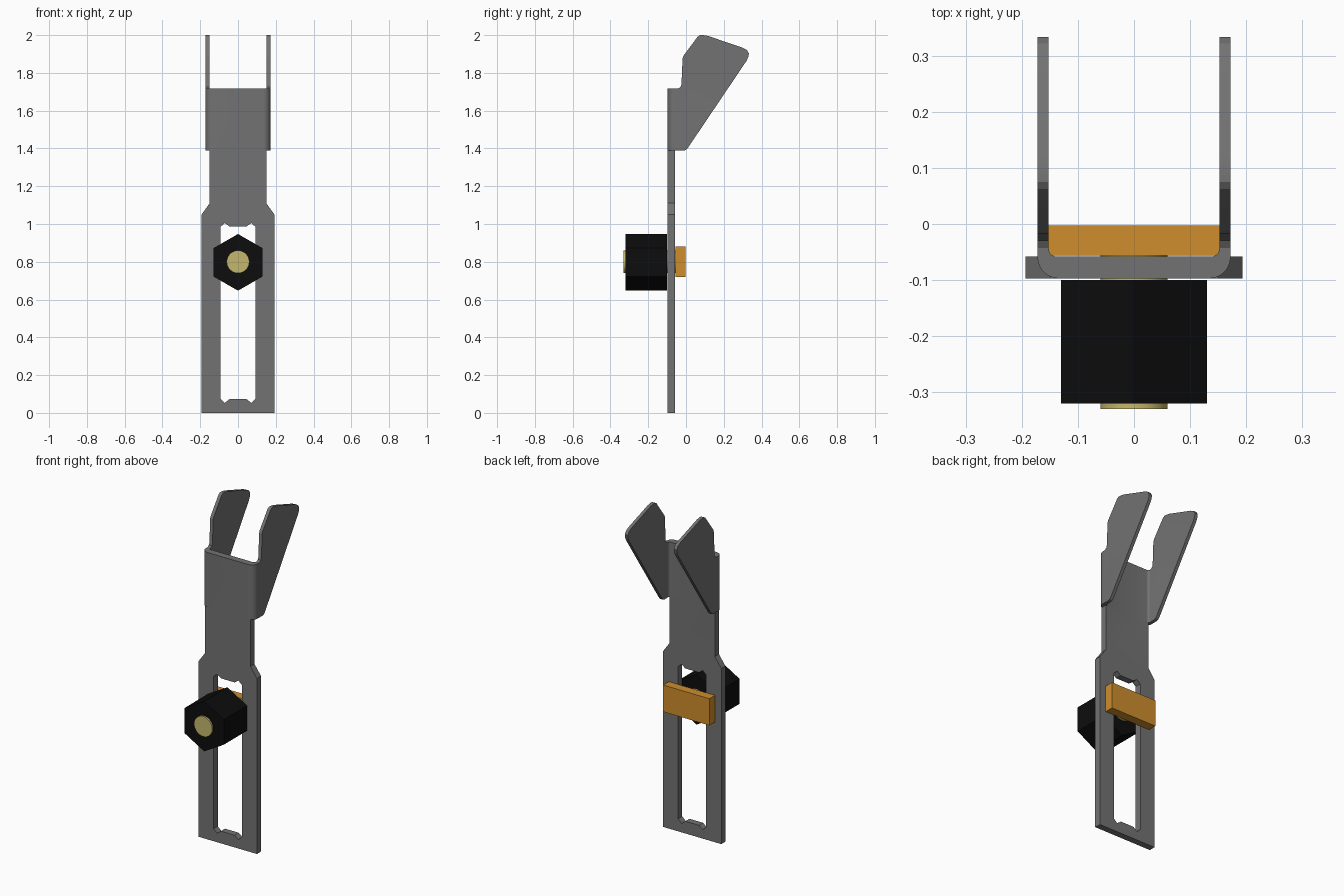
import bpy, bmesh, math
from mathutils import Vector

if "Cube" in bpy.data.objects:
    bpy.data.objects.remove(bpy.data.objects["Cube"])


def material(name, rgb):
    m = bpy.data.materials.new(name)
    m.diffuse_color = (*rgb, 1)
    m.use_nodes = True
    m.node_tree.nodes["Principled BSDF"].inputs["Base Color"].default_value = m.diffuse_color
    return m


steel = material("dark_steel", (0.17, 0.17, 0.17))
black = material("black_plastic", (0.004, 0.004, 0.004))
brass = material("brass", (0.56, 0.47, 0.15))
orange = material("orange_metal", (0.62, 0.27, 0.025))


def prism(name, pts, axis, lo, hi, mat):
    """Extrude a 2D profile along x (y,z), y (x,z) or z (x,y)."""
    i = "xyz".index(axis)

    def place(p, d):
        v = list(p)
        v.insert(i, d)
        return Vector(v)

    bm = bmesh.new()
    face = bm.faces.new([bm.verts.new(place(p, lo)) for p in pts])
    ext = bmesh.ops.extrude_face_region(bm, geom=[face])
    for v in ext["geom"]:
        if isinstance(v, bmesh.types.BMVert):
            v.co[i] = hi
    bmesh.ops.recalc_face_normals(bm, faces=bm.faces)
    me = bpy.data.meshes.new(name)
    bm.to_mesh(me)
    bm.free()
    ob = bpy.data.objects.new(name, me)
    bpy.context.collection.objects.link(ob)
    me.materials.append(mat)
    return ob


def boolean(ob, other, op):
    mod = ob.modifiers.new(op, 'BOOLEAN')
    mod.operation, mod.object, mod.solver = op, other, 'EXACT'
    bpy.context.view_layer.objects.active = ob
    bpy.ops.object.modifier_apply(modifier=mod.name)
    bpy.data.objects.remove(other)


def mirrored(half):
    """Close a right-hand half profile by mirroring it across the first axis."""
    return half + [(-a, b) for a, b in reversed(half)]


def arc(cx, cy, r, a0, a1, n):
    return [(cx + r * math.cos(math.radians(a0 + (a1 - a0) * k / n)),
             cy + r * math.sin(math.radians(a0 + (a1 - a0) * k / n)))
            for k in range(n + 1)]


FRONT, BACK = -0.097, -0.058

# Flat slotted plate
plate = prism("slotted_bracket",
              mirrored([(0.193, 0), (0.193, 1.05), (0.15, 1.11), (0.15, 1.39)]),
              'y', FRONT, BACK, steel)
slot = prism("slot_cutter",
             mirrored([(0.045, 0.073), (0.07, 0.053), (0.093, 0.075),
                       (0.093, 0.985), (0.07, 1.005), (0.045, 0.987)]),
             'y', -0.2, 0.1, steel)
boolean(plate, slot, 'DIFFERENCE')

# Folded fork: side silhouette intersected with a rounded U section
fork = prism("fork",
             [(-0.2, 1.39), (-0.013, 1.388), (0.0, 1.392), (0.008, 1.40),
              (0.322, 1.866), (0.33, 1.885), (0.333, 1.903), (0.322, 1.922),
              (0.296, 1.935), (0.115, 1.996), (0.09, 2.0), (0.075, 2.0),
              (0.062, 1.992), (-0.012, 1.893), (-0.018, 1.878),
              (-0.024, 1.74), (-0.029, 1.725), (-0.043, 1.717), (-0.2, 1.715)],
             'x', -0.3, 0.3, steel)
section = prism("u_section",
                mirrored(arc(0.134, -0.059, 0.038, -90, 0, 8) + [(0.172, 0.5), (0.152, 0.5)]
                         + arc(0.138, -0.044, 0.014, 0, -90, 5)),
                'z', 1.2, 2.2, steel)
boolean(fork, section, 'INTERSECT')
boolean(plate, fork, 'UNION')

# Clamp: hexagonal knob, round stud and backing block
Z = 0.797
prism("hex_knob", arc(0, Z, 0.15, 30, 330, 5), 'y', -0.32, -0.10, black)
stud = prism("stud", arc(0, Z + 0.003, 0.06, 0, 352.5, 47), 'y', -0.33, -0.05, brass)
prism("clamp_block", mirrored([(0.153, 0.72), (0.153, 0.88)]), 'y', -0.056, -0.003, orange)

# Smooth curved surfaces only
for ob in (plate, stud):
    bpy.ops.object.select_all(action='DESELECT')
    ob.select_set(True)
    bpy.context.view_layer.objects.active = ob
    bpy.ops.object.shade_smooth_by_angle(angle=math.radians(20))
